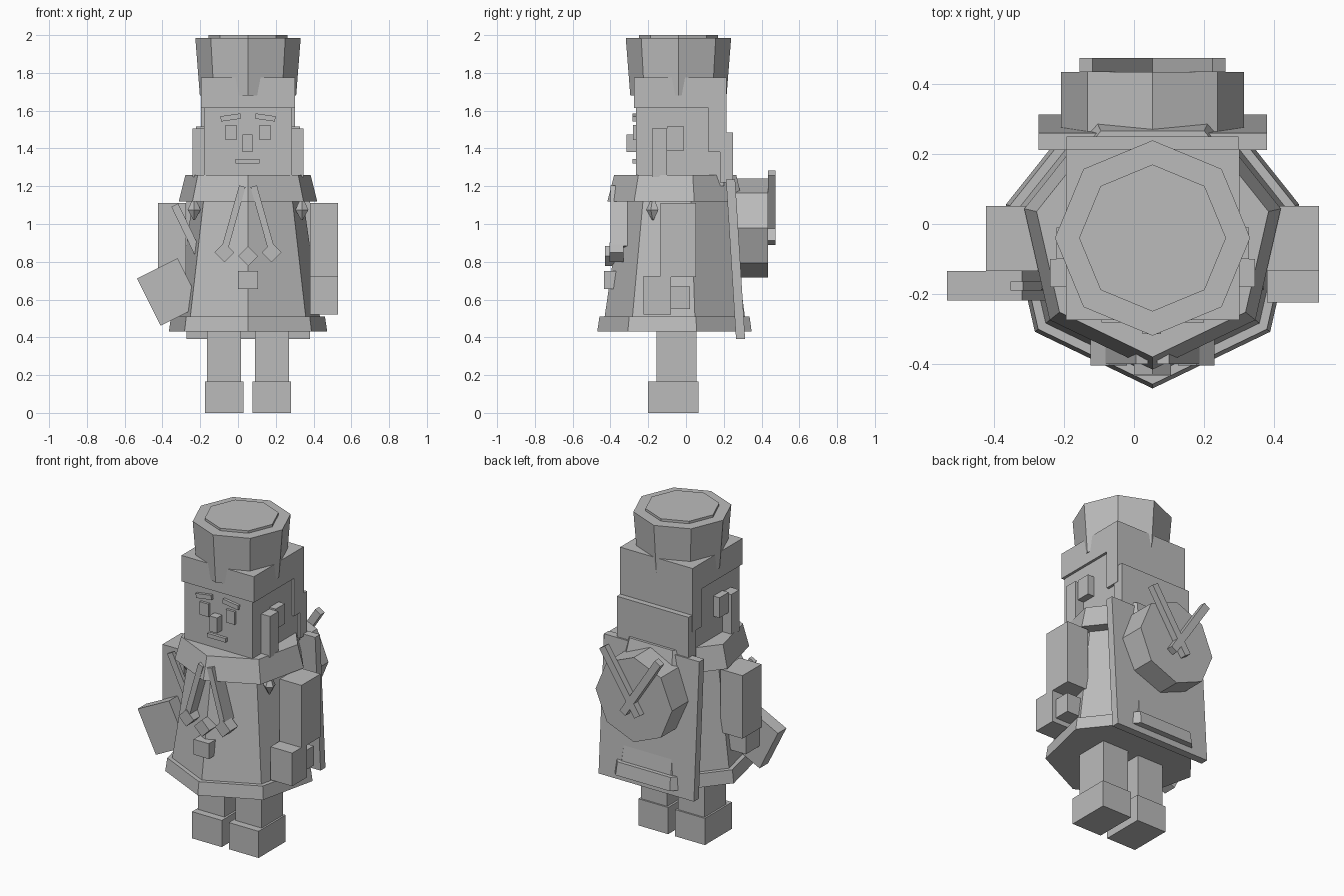
import bpy, bmesh, math
from mathutils import Matrix, Vector

if "Cube" in bpy.data.objects:
    bpy.data.objects.remove(bpy.data.objects["Cube"], do_unlink=True)

CX, CY = 0.053, -0.04   # axis of the figure

grey = bpy.data.materials.new("plain grey")
grey.use_nodes = True
grey.diffuse_color = (0.5, 0.5, 0.5, 1)
grey.node_tree.nodes["Principled BSDF"].inputs["Base Color"].default_value = (0.5, 0.5, 0.5, 1)


def finish(name, bm):
    bmesh.ops.recalc_face_normals(bm, faces=bm.faces)
    mesh = bpy.data.meshes.new(name)
    bm.to_mesh(mesh)
    bm.free()
    mesh.materials.append(grey)
    obj = bpy.data.objects.new(name, mesh)
    bpy.context.collection.objects.link(obj)
    return obj


def box(name, x, y, z, tilt=0, lean=0):
    """Box from ranges, turned about y by tilt; its lower end is pushed back by lean."""
    bm = bmesh.new()
    bmesh.ops.create_cube(bm, size=1)
    size = [r[1] - r[0] for r in (x, y, z)]
    centre = Vector([(r[0] + r[1]) / 2 for r in (x, y, z)])
    for v in bm.verts:
        low = v.co.z < 0
        v.co = Vector([a * b for a, b in zip(v.co, size)])
        v.co = Matrix.Rotation(math.radians(tilt), 3, 'Y') @ v.co + centre
        if low:
            v.co.y += lean
    return finish(name, bm)


def pair(name, x, y, z, tilt=0):
    """Two boxes mirrored about the figure's axis; x is measured from it."""
    for side, s in (("left", 1), ("right", -1)):
        xs = sorted(CX + s * a for a in x)
        box(side + "_" + name, xs, y, z, tilt * s)


def lathe(name, sides, rings, start=-90, centre=(CX, CY, 0), axis='Z'):
    """Faceted solid through (radius, height) rings."""
    bm = bmesh.new()
    loops = []
    for r, h in rings:
        loop = []
        for i in range(sides):
            a = math.radians(start) + math.tau * i / sides
            p = Vector((r * math.cos(a), r * math.sin(a), h))
            if axis == 'Y':
                p = Vector((p.x, p.z, p.y))
            loop.append(bm.verts.new(p + Vector(centre)))
        loops.append(loop)
    for a, b in zip(loops, loops[1:]):
        for i in range(sides):
            j = (i + 1) % sides
            bm.faces.new((a[i], a[j], b[j], b[i]))
    bm.faces.new(loops[0])
    bm.faces.new(loops[-1])
    return finish(name, bm)


def bar(name, p, q, width, depth):
    """Straight bar between two (x, z) points, centred in depth = (near, far)."""
    dx, dz = q[0] - p[0], q[1] - p[1]
    length = math.hypot(dx, dz)
    mx, mz = (p[0] + q[0]) / 2, (p[1] + q[1]) / 2
    box(name, (mx - width / 2, mx + width / 2), depth,
        (mz - length / 2, mz + length / 2), math.degrees(math.atan2(dx, dz)))


# Legs and boots
pair("leg", (0.037, 0.217), (-0.155, 0.055), (0.16, 0.5))
pair("boot", (0.024, 0.228), (-0.2, 0.065), (0, 0.165))

# Coat, hem and shoulder collar
lathe("coat", 7, [(0.392, 0.5), (0.3, 1.13)])
lathe("coat_hem", 7, [(0.43, 0.43), (0.418, 0.51)])
lathe("shoulder_collar", 7, [(0.376, 1.12), (0.34, 1.26)])
box("buckle", (0, 0.105), (-0.435, -0.36), (0.655, 0.75))

# Laces with diamond pendants
for i, s in enumerate((-1, 1)):
    bar("lace_%d" % i, (CX + s * 0.03, 1.2), (CX + s * 0.12, 0.88), 0.035, (-0.4, -0.31))
for i, (x, z, y) in enumerate(((-0.125, 0.85, -0.405), (0, 0.83, -0.43), (0.125, 0.85, -0.405))):
    box("pendant_%d" % i, (CX + x - 0.037, CX + x + 0.037), (y, y + 0.075),
        (z - 0.037, z + 0.037), 45)
for i, s in enumerate((-1, 1)):
    lathe("tassel_%d" % i, 5, [(0.004, 1.02), (0.036, 1.075), (0.01, 1.13)],
          centre=(CX + s * 0.285, -0.175, 0))

# Head, ears and side hair
box("head", (-0.18, 0.285), (-0.265, 0.2), (1.2, 1.64))
pair("side_hair", (0.2, 0.293), (-0.18, -0.1), (1.25, 1.505))
pair("ear", (0.2, 0.275), (-0.1, -0.01), (1.39, 1.515))

# Face
pair("eye", (0.06, 0.12), (-0.28, -0.25), (1.445, 1.525))
pair("brow", (0.038, 0.145), (-0.282, -0.25), (1.55, 1.578), 8)
box("nose", (0.024, 0.077), (-0.315, -0.25), (1.38, 1.475))
box("mouth", (-0.013, 0.113), (-0.283, -0.25), (1.32, 1.345))

# Tall hat with band and neck flap
lathe("hat_crown", 8, [(0.255, 1.68), (0.279, 1.985)])
lathe("hat_top", 8, [(0.21, 1.97), (0.21, 2.0)])
box("hat_band", (-0.195, 0.301), (-0.275, 0.215), (1.615, 1.775))
box("neck_flap", (-0.195, 0.301), (0.12, 0.215), (1.38, 1.63))
box("neck_guard", (-0.193, 0.299), (0.18, 0.25), (1.22, 1.485))

# Cape
box("cape", (-0.273, 0.38), (0.212, 0.26), (0.39, 1.235), lean=0.053)

# Arms
pair("arm", (0.327, 0.476), (-0.135, 0.052), (0.72, 1.11))
box("left_forearm", (0.38, 0.529), (-0.225, -0.08), (0.52, 0.725))
box("left_hand", (0.405, 0.505), (-0.09, 0.02), (0.55, 0.67))
box("right_hand", (-0.41, -0.29), (-0.135, 0.0), (0.6, 0.73))

# Axe held in the right hand
bar("axe_handle", (-0.335, 1.1), (-0.18, 0.78), 0.04, (-0.19, -0.165))
box("axe_head", (-0.485, -0.245), (-0.218, -0.135), (0.5, 0.78), -26.5)

# Drum on the back with crossed sticks
lathe("drum", 8, [(0.262, 0.25), (0.262, 0.435)], centre=(CX, 0, 0.98), axis='Y')
for i, s in enumerate((-1, 1)):
    bar("drum_stick_%d" % i, (CX + s * 0.19, 1.27), (CX - s * 0.05, 0.9), 0.045, (0.435, 0.475))
